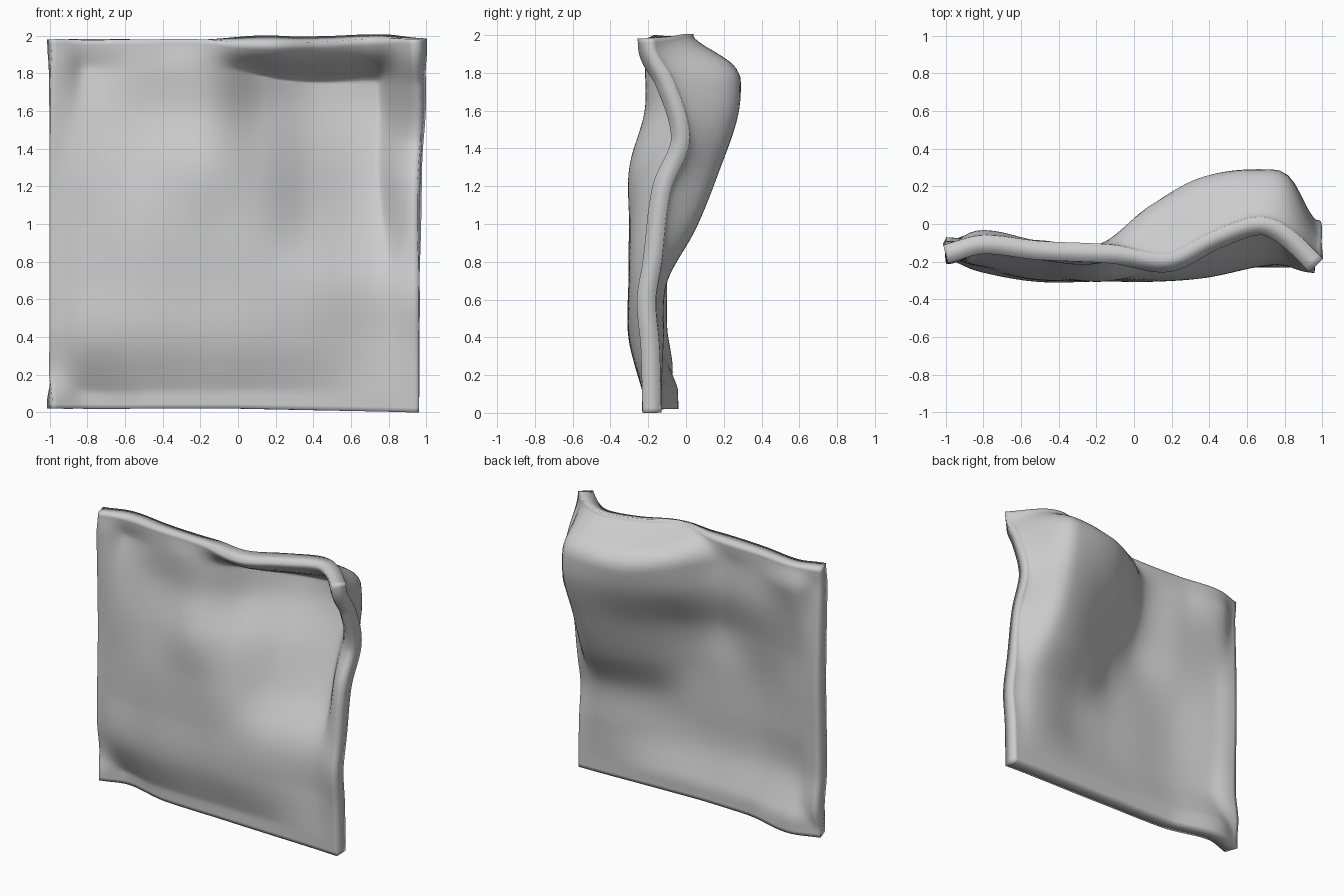
import bpy, bmesh, math

if "Cube" in bpy.data.objects:
    bpy.data.objects.remove(bpy.data.objects["Cube"])

# Mid-depth (y) cross-sections of the slab, left to right, at several heights
XS = [-1, -.8, -.5, -.15, .12, .4, .75, 1]
ZS = [0.1, 0.38, 0.7, 1.0, 1.3, 1.6, 1.84]
BODY = [
    [-.14, -.09, -.16, -.18, -.18, -.18, -.18, -.18],
    [-.14, -.20, -.25, -.25, -.25, -.23, -.17, -.18],
    [-.14, -.19, -.25, -.25, -.25, -.22, -.15, -.18],
    [-.14, -.18, -.24, -.25, -.22, -.09, .01, -.06],
    [-.14, -.17, -.20, -.25, -.15, .02, .13, .05],
    [-.14, -.13, -.14, -.16, .02, .17, .23, .17],
    [-.14, -.08, -.14, -.15, .06, .22, .24, .18],
]
# Mid-depth along the four borders: (position, y)
TOP = [(-1, -.16), (-.8, -.11), (-.5, -.14), (-.1, -.16), (.2, -.21),
       (.45, -.09), (.7, -.01), (.85, -.08), (1, -.22)]
RIGHT = [(0, -.18), (.35, -.19), (.6, -.21), (.8, -.18), (1.2, -.13),
         (1.47, -.03), (1.85, -.15), (2, -.22)]
BOTTOM = [(-1, -.15), (-.78, -.09), (-.4, -.17), (1, -.18)]
LEFT = [(0, -.16), (.2, -.12), (.45, -.15), (1.2, -.14), (2, -.17)]


def spline(ks, vs, t):
    """Smooth curve through values vs at knots ks."""
    t = min(max(t, ks[0]), ks[-1])
    i = max(j for j in range(len(ks) - 1) if ks[j] <= t)
    n = len(ks) - 1

    def slope(j):
        a, b = max(j - 1, 0), min(j + 1, n)
        return (vs[b] - vs[a]) / (ks[b] - ks[a])
    h = ks[i + 1] - ks[i]
    u = (t - ks[i]) / h
    return ((1 + 2 * u) * (1 - u) ** 2 * vs[i] + u * (1 - u) ** 2 * h * slope(i)
            + u * u * (3 - 2 * u) * vs[i + 1] + u * u * (u - 1) * h * slope(i + 1))


def edge(curve, t):
    return spline([p[0] for p in curve], [p[1] for p in curve], t)


def blend(y, target, d, width):
    """Ease the border to its own depth, flat at the rim."""
    u = min(max((d - .01) / width, 0), 1)
    return target + (y - target) * u * u * (3 - 2 * u)


def depth(x, z):
    y = spline(ZS, [spline(XS, row, x) for row in BODY], z)
    pocket = 1 / (1 + math.exp(-(x - .15) * 12))
    high = 1 / (1 + math.exp(-(z - 1.1) * 8))
    y = blend(y, edge(LEFT, z), x + 1, .15)
    y = blend(y, edge(BOTTOM, x), z, .15)
    y = blend(y, edge(RIGHT, z), 1 - x, .15 + .06 * high)
    return blend(y, edge(TOP, x), 2 - z, .15 + .07 * pocket)


# Soft slab: warped middle sheet given thickness
N = 80
bm = bmesh.new()
grid = []
for j in range(N + 1):
    z = 2 * j / N
    row = []
    for i in range(N + 1):
        x = -1 + 2 * i / N
        right = .962 + .022 * math.exp(-((z - 1.65) / .3) ** 2)
        top = 1.98 + .015 * math.exp(-((x - .75) / .2) ** 2)
        low = .02 - .02 * max(0, x)
        row.append(bm.verts.new((-1 + (right + 1) * i / N, depth(x, z),
                                 low + (top - low) * j / N)))
    grid.append(row)
for j in range(N):
    for i in range(N):
        bm.faces.new((grid[j][i], grid[j][i + 1], grid[j + 1][i + 1], grid[j + 1][i]))
for _ in range(2):
    bmesh.ops.smooth_vert(bm, verts=[v for v in bm.verts if not v.is_boundary],
                          factor=.5, use_axis_y=True)
mesh = bpy.data.meshes.new("soft_slab")
bm.to_mesh(mesh)
bm.free()
slab = bpy.data.objects.new("soft_slab", mesh)
bpy.context.collection.objects.link(slab)
solid = slab.modifiers.new("thickness", 'SOLIDIFY')
solid.thickness = .1
solid.offset = 0
bpy.context.view_layer.objects.active = slab
slab.select_set(True)
bpy.ops.object.shade_smooth_by_angle(angle=math.radians(60))
